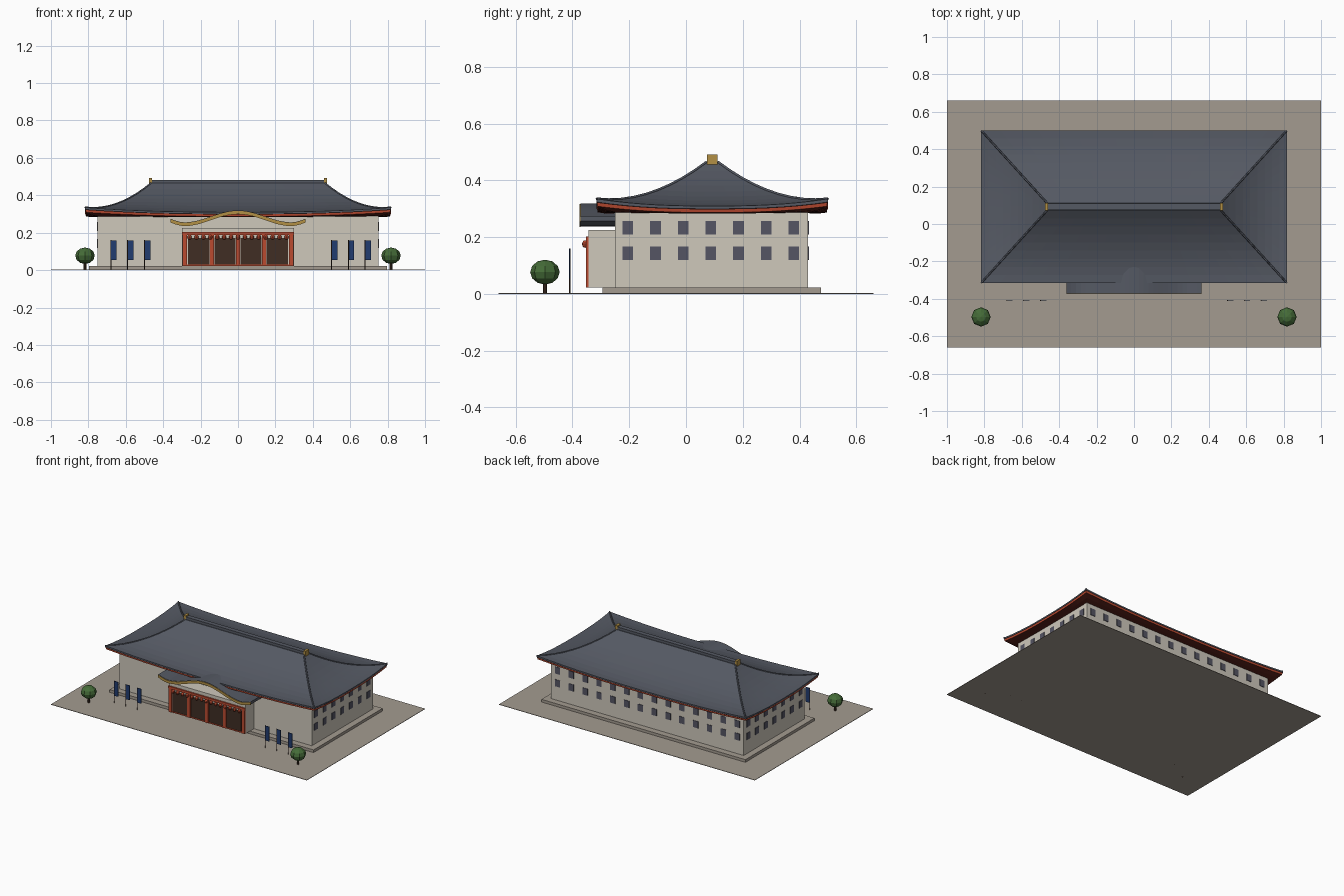
import bpy, bmesh, math
from mathutils import Vector

if "Cube" in bpy.data.objects:
    bpy.data.objects.remove(bpy.data.objects["Cube"])


def material(name, *rgb):
    m = bpy.data.materials.new(name)
    m.use_nodes = True
    m.diffuse_color = (*rgb, 1)
    m.node_tree.nodes["Principled BSDF"].inputs["Base Color"].default_value = (*rgb, 1)
    return m


STONE = material("stone paving", .37, .33, .28)
WALL = material("pale plaster", .62, .58, .50)
TILE = material("grey roof tile", .09, .10, .125)
RED = material("vermilion", .50, .07, .03)
DARK_RED = material("dark red timber", .10, .015, .01)
BROWN = material("dark brown wood", .05, .027, .017)
GOLD = material("gold", .45, .28, .06)
GREEN = material("leaf green", .06, .15, .04)
BLUE = material("banner blue", .015, .045, .16)
GLASS = material("window grey", .09, .09, .125)


def finish(name, bm, *mats):
    mesh = bpy.data.meshes.new(name)
    bmesh.ops.recalc_face_normals(bm, faces=bm.faces)
    bm.to_mesh(mesh)
    bm.free()
    for m in mats:
        mesh.materials.append(m)
    ob = bpy.data.objects.new(name, mesh)
    bpy.context.collection.objects.link(ob)
    return ob


def add_box(bm, x0, x1, y0, y1, z0, z1):
    vs = bmesh.ops.create_cube(bm, size=1)["verts"]
    for v in vs:
        v.co = Vector((x1 if v.co.x > 0 else x0, y1 if v.co.y > 0 else y0,
                       z1 if v.co.z > 0 else z0))


def boxes(name, mat, items):
    bm = bmesh.new()
    for b in items:
        add_box(bm, *b)
    return finish(name, bm, mat)


def sphere(name, mat, centre, r, squash=1):
    bm = bmesh.new()
    bmesh.ops.create_uvsphere(bm, u_segments=8, v_segments=6, radius=r)
    bmesh.ops.scale(bm, vec=(1, 1, squash), verts=bm.verts)
    bmesh.ops.translate(bm, vec=centre, verts=bm.verts)
    return finish(name, bm, mat)


def column(name, mat, x, y, z0, z1, r):
    bm = bmesh.new()
    bmesh.ops.create_cone(bm, cap_ends=True, segments=8, radius1=r, radius2=r, depth=z1 - z0)
    bmesh.ops.translate(bm, vec=(x, y, (z0 + z1) / 2), verts=bm.verts)
    return finish(name, bm, mat)


# Ground, plinth and walls
boxes("ground", STONE, [(-1, 1, -.66, .66, 0, .003)])
boxes("plinth", STONE, [(-.797, .797, -.295, .475, .003, .022)])
boxes("main_hall", WALL, [(-.752, .752, -.25, .43, .022, .293)])
boxes("porch_block", WALL, [(-.3, .3, -.343, -.25, .022, .226)])

# Windows: two rows on the sides and the back
panes = []
for z in (.119, .209):
    for i in range(7):
        y = -.205 + i * .0975
        for s in (-1, 1):
            panes.append((*sorted((s * .75, s * .755)), y - .019, y + .019, z, z + .048))
    for i in range(14):
        x = -.702 + i * .108
        panes.append((x - .02, x + .02, .428, .433, z, z + .048))
boxes("windows", GLASS, panes)

# Sweeping hipped roof: a stack of rectangular loops with lifted corners
HX, HY, CY = .817, .4075, .0925
PER_SIDE = 16


def roof_loop(bm, hx, hy, z, lift):
    corners = [(-1, -1), (1, -1), (1, 1), (-1, 1)]
    verts = []
    for k in range(4):
        a, b = corners[k], corners[(k + 1) % 4]
        for i in range(PER_SIDE):
            t = i / PER_SIDE
            x, y = (a[j] + (b[j] - a[j]) * t for j in (0, 1))
            rise = lift * abs(2 * t - 1) ** 2.5
            verts.append(bm.verts.new((x * hx, CY + y * hy, z + rise)))
    return verts


def slope(s):
    return HX - .352 * s, HY - .3875 * s, .31 + .155 * s ** 1.9, .025 * (1 - s) ** 2


STEPS = 9
layers = [(.74, .33, .285, 0), (HX - .035, HY - .035, .283, .012),
          (HX - .004, HY - .004, .287, .022), (HX - .002, HY - .002, .298, .023),
          (HX, HY, .3, .024)]
layers += [slope(i / STEPS) for i in range(STEPS + 1)]
row_mats = {0: 1, 1: 1, 2: 2, 3: 1}

bm = bmesh.new()
loops = [roof_loop(bm, *layer) for layer in layers]
n = len(loops[0])
for r in range(len(loops) - 1):
    for i in range(n):
        j = (i + 1) % n
        f = bm.faces.new((loops[r][i], loops[r][j], loops[r + 1][j], loops[r + 1][i]))
        f.material_index = row_mats.get(r, 0)
bm.faces.new(loops[-1])
finish("main_roof", bm, TILE, DARK_RED, RED)

# Hip ribs, ridge and gilded ridge ends
for sx in (-1, 1):
    for sy in (-1, 1):
        cu = bpy.data.curves.new("hip_rib", "CURVE")
        cu.dimensions = "3D"
        cu.bevel_depth = .005
        cu.bevel_resolution = 0
        sp = cu.splines.new("POLY")
        sp.points.add(STEPS)
        for i, p in enumerate(sp.points):
            hx, hy, z, lift = slope(i / STEPS)
            p.co = (sx * hx, CY + sy * hy, z + lift, 1)
        cu.materials.append(TILE)
        bpy.context.collection.objects.link(bpy.data.objects.new("hip_rib", cu))
boxes("ridge", TILE, [(-.465, .465, CY - .016, CY + .016, .455, .483)])
boxes("ridge_ends", GOLD, [(s * .468 - .009, s * .468 + .009, CY - .019, CY + .019, .455, .492)
                           for s in (-1, 1)])


# Undulating porch gable
def wave(x):
    a = abs(x)
    if a < .29:
        return .251 + .032 * (1 + math.cos(math.pi * a / .29))
    return .251 + .02 * ((a - .29) / .072) ** 1.5


def wave_slab(name, mat, y0, y1, top, bottom, count=28):
    bm = bmesh.new()
    rings = []
    for i in range(count + 1):
        x = -.362 + .724 * i / count
        z = wave(x)
        rings.append([bm.verts.new(p) for p in ((x, y0, z + bottom), (x, y1, z + bottom),
                                                (x, y1, z + top), (x, y0, z + top))])
    for a, b in zip(rings, rings[1:]):
        for k in range(4):
            m = (k + 1) % 4
            bm.faces.new((a[k], a[m], b[m], b[k]))
    bm.faces.new(rings[0])
    bm.faces.new(rings[-1])
    return finish(name, bm, mat)


wave_slab("porch_roof", TILE, -.371, -.15, .004, -.014)
wave_slab("porch_gilded_edge", GOLD, -.375, -.371, .002, -.016)

# Porch front: doors, posts, beam and lanterns
boxes("doors", BROWN, [(x - .056, x + .056, -.346, -.342, .03, .172)
                       for x in (-.21, -.07, .07, .21)])
boxes("porch_posts", RED, [(x - .012, x + .012, -.352, -.342, .022, .19)
                           for x in (-.285, -.14, 0, .14, .285)])
boxes("porch_beam", RED, [(-.3, .3, -.353, -.342, .187, .203)])
boxes("door_sill", RED, [(-.29, .29, -.349, -.342, .022, .03)])
for i in range(15):
    sphere("lantern", RED, (-.259 + i * .037, -.355, .176), .0115, 1.15)

# Banners on poles
for x in (-.68, -.59, -.5, .5, .59, .68):
    column("banner_pole", BROWN, x, -.41, 0, .16, .003)
    boxes("banner", BLUE, [(x, x + .031, -.412, -.408, .055, .158)])

# Clipped trees
for s in (-1, 1):
    column("tree_trunk", BROWN, s * .818, -.497, 0, .045, .007)
    sphere("tree_crown", GREEN, (s * .818, -.497, .077), .052, .84)
